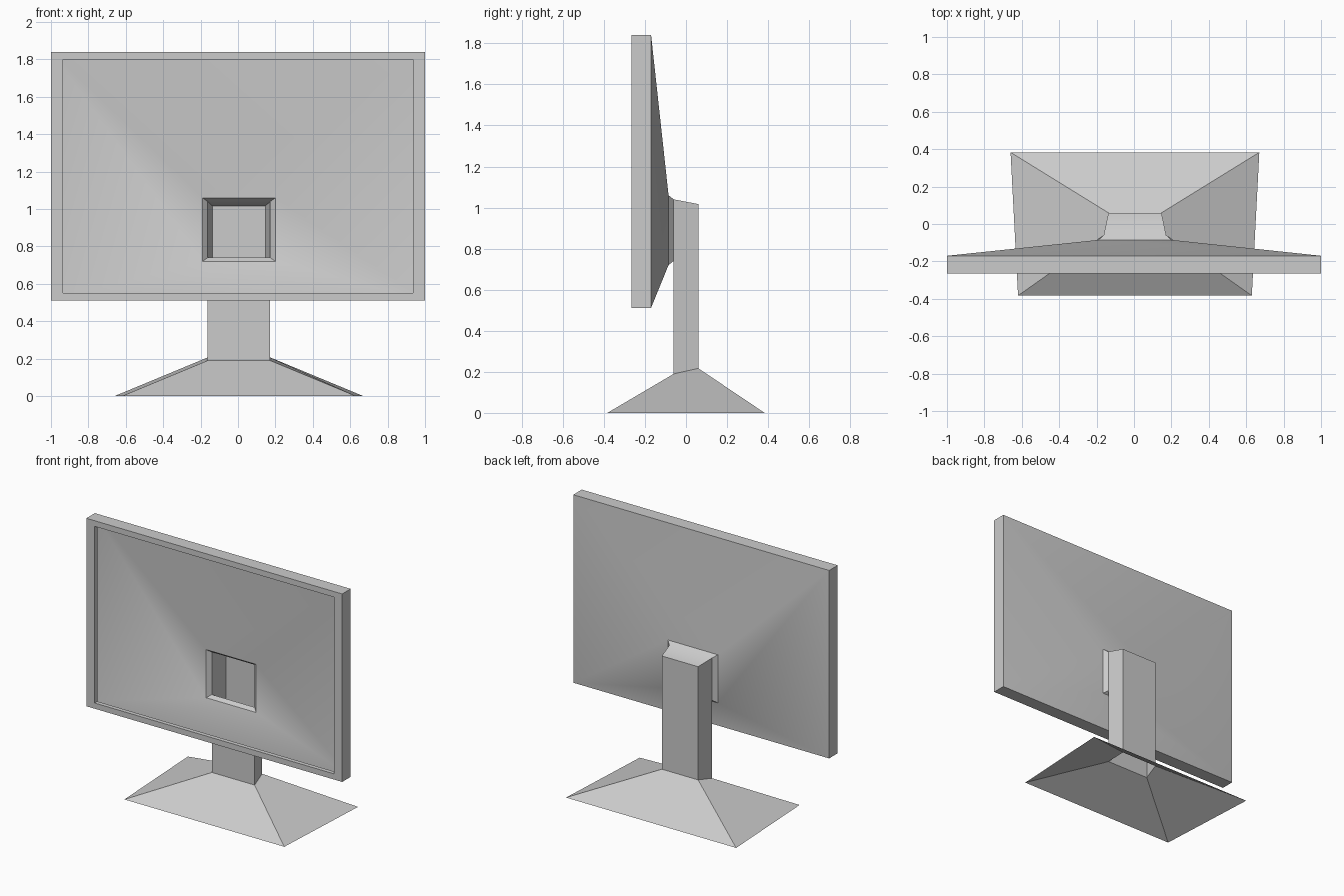
import bpy, bmesh

if "Cube" in bpy.data.objects:
    bpy.data.objects.remove(bpy.data.objects["Cube"])

CX = 0.005  # the stand sits a hair right of centre


def upright(x0, x1, z0, z1, y):
    """Rectangular ring facing the front."""
    return [(x0, y, z0), (x1, y, z0), (x1, y, z1), (x0, y, z1)]


def flat(front_half, back_half, y0, y1, z0, z1):
    """Trapezoid ring seen from above; front edge first."""
    return [(CX - front_half, y0, z0), (CX + front_half, y0, z0),
            (CX + back_half, y1, z1), (CX - back_half, y1, z1)]


def loft(bm, rings, skip=()):
    """Bridge successive rings with quads; skip holds (step, side) gaps."""
    loops = [[bm.verts.new(p) for p in r] for r in rings]
    for s, (a, b) in enumerate(zip(loops, loops[1:])):
        for i in range(4):
            if (s, i) not in skip:
                j = (i + 1) % 4
                bm.faces.new((a[i], a[j], b[j], b[i]))
    return loops


def finish(bm, name):
    bmesh.ops.remove_doubles(bm, verts=bm.verts, dist=0.0005)
    bmesh.ops.recalc_face_normals(bm, faces=bm.faces)
    mesh = bpy.data.meshes.new(name)
    bm.to_mesh(mesh)
    bm.free()
    obj = bpy.data.objects.new(name, mesh)
    bpy.context.collection.objects.link(obj)
    bpy.ops.object.select_all(action='DESELECT')
    obj.select_set(True)
    bpy.context.view_layer.objects.active = obj
    bpy.ops.object.shade_smooth_by_angle(angle=0.52)
    return obj


mount = upright(CX - 0.195, CX + 0.195, 0.72, 1.06, -0.085)

# Screen housing: inner lip, bezel, side walls, tapered open back
bm = bmesh.new()
loft(bm, [
    upright(-0.935, 0.935, 0.552, 1.80, -0.235),
    upright(-0.935, 0.935, 0.552, 1.80, -0.265),
    upright(-1, 1, 0.512, 1.84, -0.265),
    upright(-1, 1, 0.512, 1.84, -0.17),
    mount,
])
finish(bm, "screen_housing")

# Stand: hollow flared foot, column with an opening at the front, sloped cap
bm = bmesh.new()
loops = loft(bm, [
    flat(0.625, 0.665, -0.383, 0.383, 0, 0),
    flat(0.167, 0.142, -0.06, 0.06, 0.19, 0.217),
    flat(0.167, 0.142, -0.06, 0.06, 0.74, 0.74),
    flat(0.167, 0.142, -0.06, 0.06, 1.04, 1.017),
], skip={(2, 0)})
bm.faces.new(loops[-1])

# Neck flaring from the column opening to the housing
loft(bm, [mount, upright(CX - 0.167, CX + 0.167, 0.74, 1.04, -0.06)])
finish(bm, "stand")
